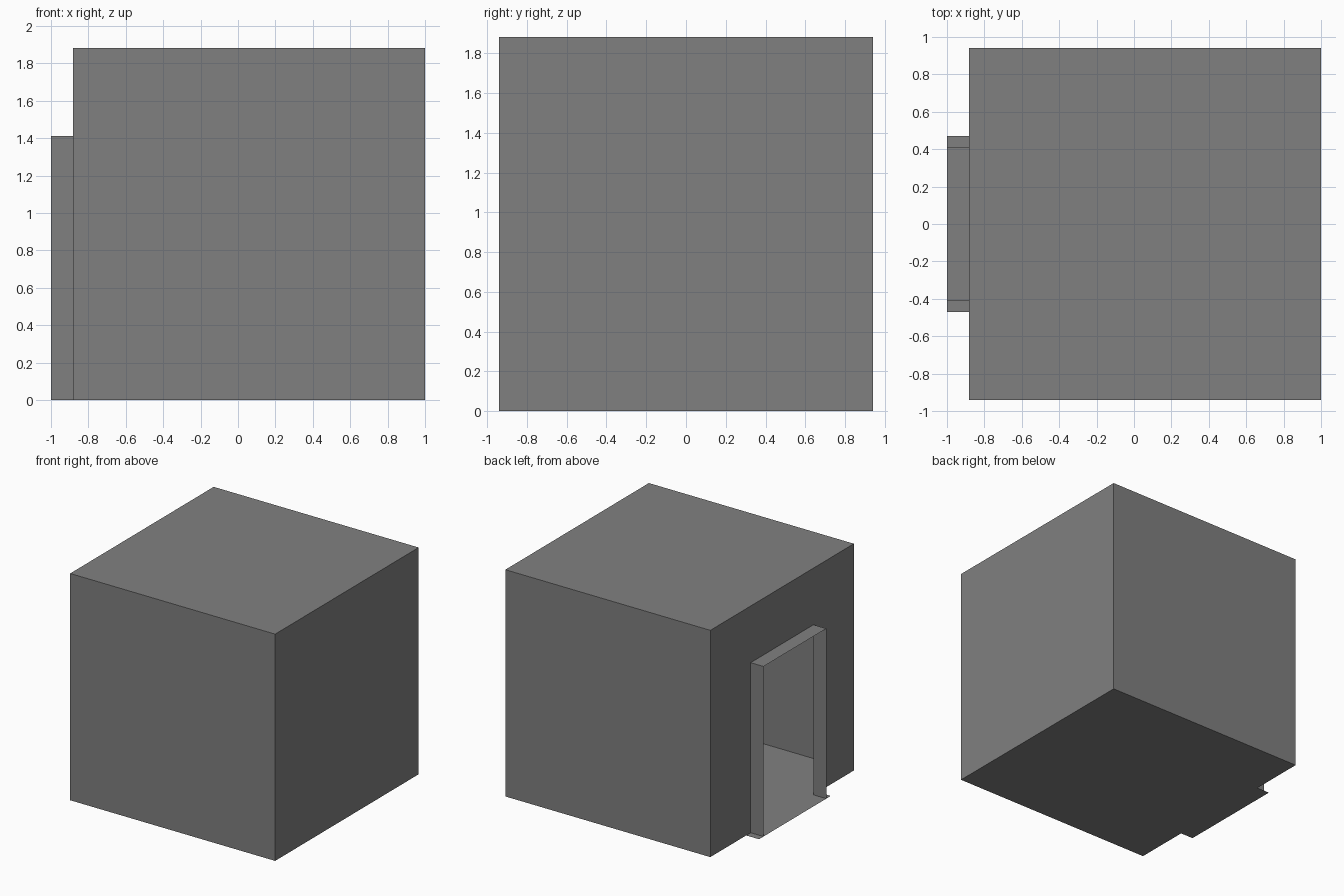
import bpy

if "Cube" in bpy.data.objects:
    bpy.data.objects.remove(bpy.data.objects["Cube"])

U = 2 / 34                      # modelling unit: the shed is 34 units long
BACK, FRONT, SIDE = 17 * U, -15 * U, 16 * U
PORCH, DOOR, SILL = -17 * U, 7 * U, 8 * U
HIGH, DOOR_HIGH = 32 * U, 24 * U

# Dark grey paint
paint = bpy.data.materials.new("dark_grey")
paint.diffuse_color = (0.216, 0.216, 0.216, 1)
paint.use_nodes = True
paint.node_tree.nodes["Principled BSDF"].inputs["Base Color"].default_value = paint.diffuse_color


def sheet(name, *polygons):
    """Make one object from thin flat panels."""
    verts, faces = [], []
    for poly in polygons:
        faces.append(list(range(len(verts), len(verts) + len(poly))))
        verts.extend(poly)
    mesh = bpy.data.meshes.new(name)
    mesh.from_pydata(verts, [], faces)
    mesh.materials.append(paint)
    obj = bpy.data.objects.new(name, mesh)
    bpy.context.collection.objects.link(obj)
    return obj


def upright(x0, x1, y, height):
    """Vertical panel along x; the order of x0, x1 sets the facing."""
    return [(x0, y, 0), (x1, y, 0), (x1, y, height), (x0, y, height)]


# Side walls, end wall and roof
sheet("side_walls", upright(FRONT, BACK, -SIDE, HIGH),
      upright(BACK, FRONT, SIDE, HIGH))
sheet("end_wall", [(BACK, -SIDE, 0), (BACK, SIDE, 0),
                   (BACK, SIDE, HIGH), (BACK, -SIDE, HIGH)])
sheet("roof", [(FRONT, -SIDE, HIGH), (BACK, -SIDE, HIGH),
               (BACK, SIDE, HIGH), (FRONT, SIDE, HIGH)])

# Entrance wall: an arch-shaped panel around the doorway
arch = [(SIDE, 0), (DOOR, 0), (DOOR, DOOR_HIGH), (-DOOR, DOOR_HIGH),
        (-DOOR, 0), (-SIDE, 0), (-SIDE, HIGH), (SIDE, HIGH)]
sheet("entrance_wall", [(FRONT, y, z) for y, z in arch])

# Doorway surround: two thin jambs and a lintel
sheet("door_jambs", upright(PORCH, FRONT, -DOOR, DOOR_HIGH),
      upright(FRONT, PORCH, DOOR, DOOR_HIGH))
sheet("door_lintel", [(PORCH, -DOOR, DOOR_HIGH), (FRONT, -DOOR, DOOR_HIGH),
                      (FRONT, DOOR, DOOR_HIGH), (PORCH, DOOR, DOOR_HIGH)])

# Floor with the wider doorstep sticking out, wound to face up
half = [(BACK, SIDE), (FRONT, SIDE), (FRONT, SILL), (PORCH, SILL)]
outline = half + [(x, -y) for x, y in reversed(half)]
sheet("floor", [(x, y, 0) for x, y in outline])
